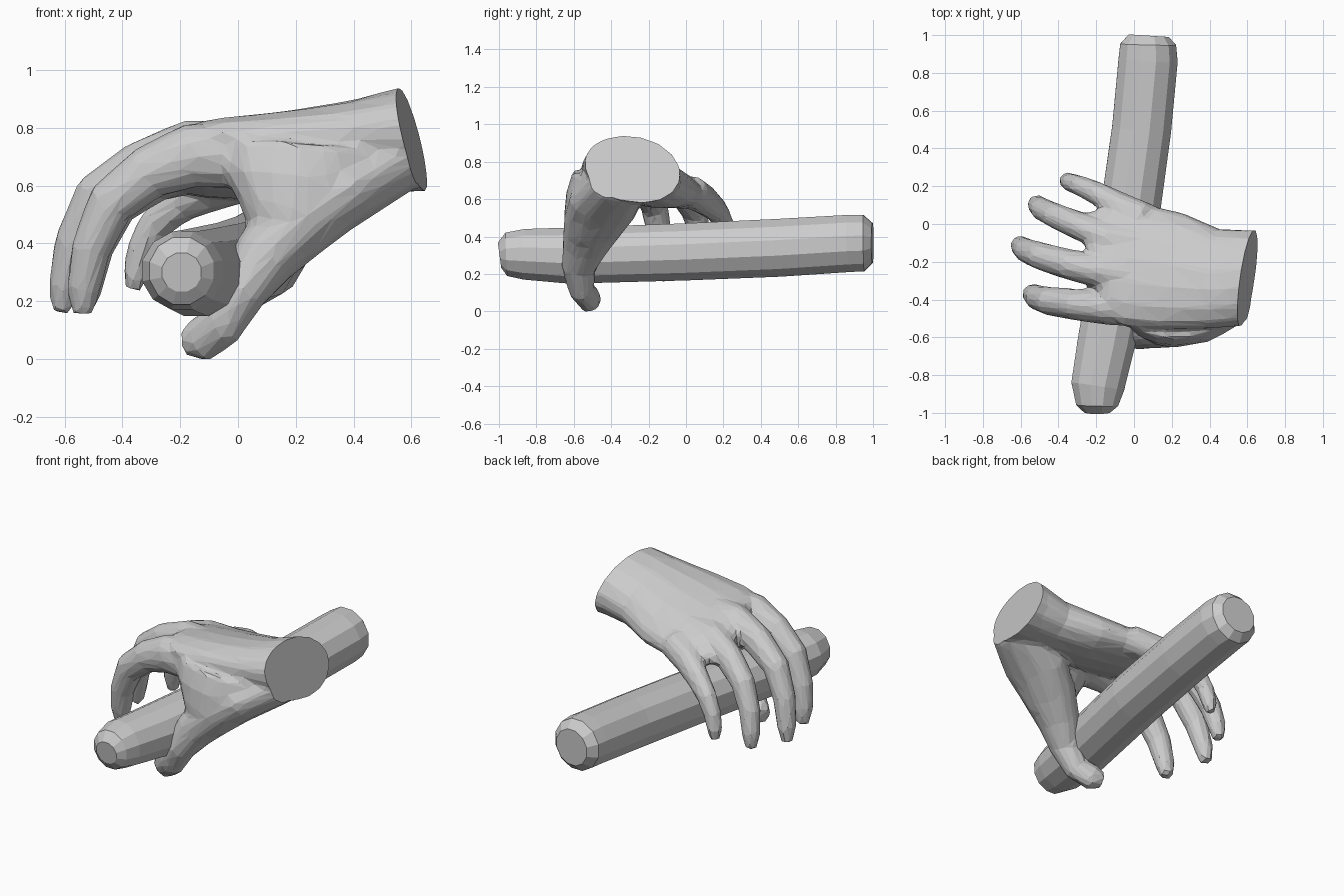
import bpy, bmesh
from math import sin, cos, pi
from mathutils import Vector


def loft(bm, rows, n=12, side=(0, 1, 0), phase=0.0):
    """Closed tube through rows of (x, y, z, half width along side, half thickness)."""
    pts = [Vector(r[:3]) for r in rows]
    rings = []
    for i, r in enumerate(rows):
        t = (pts[min(i + 1, len(pts) - 1)] - pts[max(i - 1, 0)]).normalized()
        s = Vector(side)
        s = (s - t * s.dot(t)).normalized()
        u = t.cross(s)
        rings.append([bm.verts.new(pts[i] + s * r[3] * cos(a) + u * r[4] * sin(a))
                      for a in (2 * pi * k / n + phase for k in range(n))])
    faces = [bm.faces.new(rings[0]), bm.faces.new(rings[-1])]
    for p, q in zip(rings, rings[1:]):
        for k in range(n):
            j = (k + 1) % n
            faces.append(bm.faces.new((p[k], p[j], q[j], q[k])))
    bmesh.ops.recalc_face_normals(bm, faces=faces)


def make_object(bm, name):
    me = bpy.data.meshes.new(name)
    bm.to_mesh(me)
    bm.free()
    ob = bpy.data.objects.new(name, me)
    bpy.context.collection.objects.link(ob)
    return ob


# Rod held in the hand
bm = bmesh.new()
loft(bm, [(-.195, -.997, .30, .07, .07), (-.195, -.96, .305, .115, .12),
          (-.192, -.86, .305, .146, .14), (-.145, -.62, .298, .158, .155),
          (-.03, 0, .318, .164, .158), (.04, .5, .34, .162, .16),
          (.075, .87, .363, .162, .158), (.075, .95, .365, .153, .156),
          (.078, .997, .365, .11, .11)], n=12, side=(1, 0, 0), phase=pi / 12)
make_object(bm, "rod")

# Hand volumes: palm, thumb with its web, and four fingers
bm = bmesh.new()
loft(bm, [(.75, -.28, .775, .26, .185), (.60, -.285, .762, .26, .178),
          (.42, -.29, .735, .275, .152), (.2, -.25, .705, .325, .138),
          (.0, -.215, .693, .34, .12), (-.12, -.2, .69, .32, .108),
          (-.19, -.21, .69, .29, .088), (-.225, -.22, .69, .24, .06)],
     n=16, side=(0, 1, -.27))
loft(bm, [(.55, -.36, .69, .16, .12), (.35, -.44, .575, .195, .13),
          (.2, -.495, .47, .165, .135), (.09, -.54, .35, .125, .115),
          (.01, -.575, .225, .09, .085), (-.06, -.56, .115, .07, .082),
          (-.13, -.515, .065, .065, .08), (-.185, -.495, .055, .045, .05)])
loft(bm, [(.16, -.53, .39, .11, .12), (.19, -.515, .49, .14, .19),
          (.21, -.495, .60, .15, .26), (.22, -.465, .715, .145, .29)], n=16)
fingers = [
    # index
    [(.02, -.44, .70, .105, .11), (-.16, -.44, .705, .093, .115), (-.31, -.425, .645, .085, .095),
     (-.44, -.41, .54, .078, .085), (-.51, -.39, .38, .068, .07),
     (-.535, -.37, .24, .056, .06), (-.54, -.36, .155, .037, .037)],
    # middle
    [(.02, -.27, .715, .09, .11), (-.17, -.25, .73, .09, .10), (-.34, -.215, .665, .082, .09),
     (-.495, -.17, .565, .075, .077), (-.572, -.14, .4, .066, .066),
     (-.603, -.115, .25, .056, .054), (-.612, -.105, .16, .036, .036)],
    # ring
    [(.02, -.1, .68, .09, .1), (-.14, -.075, .675, .085, .097), (-.29, -.01, .625, .076, .085),
     (-.42, .045, .53, .068, .072), (-.49, .08, .385, .062, .062),
     (-.515, .105, .26, .053, .052), (-.52, .11, .18, .034, .034)],
    # little
    [(.06, .03, .64, .085, .09), (-.09, .1, .595, .076, .085), (-.2, .165, .54, .062, .07),
     (-.29, .205, .465, .055, .06), (-.335, .22, .38, .05, .052),
     (-.355, .23, .3, .045, .045), (-.36, .23, .235, .03, .03)],
]
for f in fingers:
    loft(bm, f)
raw = make_object(bm, "hand_volumes")

# Fuse the volumes into one skin, then thin it to flat facets
rm = raw.modifiers.new("fuse", 'REMESH')
rm.mode = 'VOXEL'
rm.voxel_size = .013
sm = raw.modifiers.new("soften", 'SMOOTH')
sm.factor = .5
sm.iterations = 16
dc = raw.modifiers.new("facet", 'DECIMATE')
dc.ratio = .035
dg = bpy.context.evaluated_depsgraph_get()
skin = bpy.data.meshes.new_from_object(raw.evaluated_get(dg))
bpy.data.objects.remove(raw)

# Flat slanted cut at the wrist
bm = bmesh.new()
bm.from_mesh(skin)
cut = bmesh.ops.bisect_plane(bm, geom=bm.verts[:] + bm.edges[:] + bm.faces[:],
                             plane_co=(.6, -.285, .76), plane_no=(1, -.12, .22),
                             clear_outer=True)
rim = [e for e in cut["geom_cut"] if isinstance(e, bmesh.types.BMEdge)]
bmesh.ops.contextual_create(bm, geom=rim)
for f in bm.faces:
    f.smooth = False
make_object(bm, "hand")
